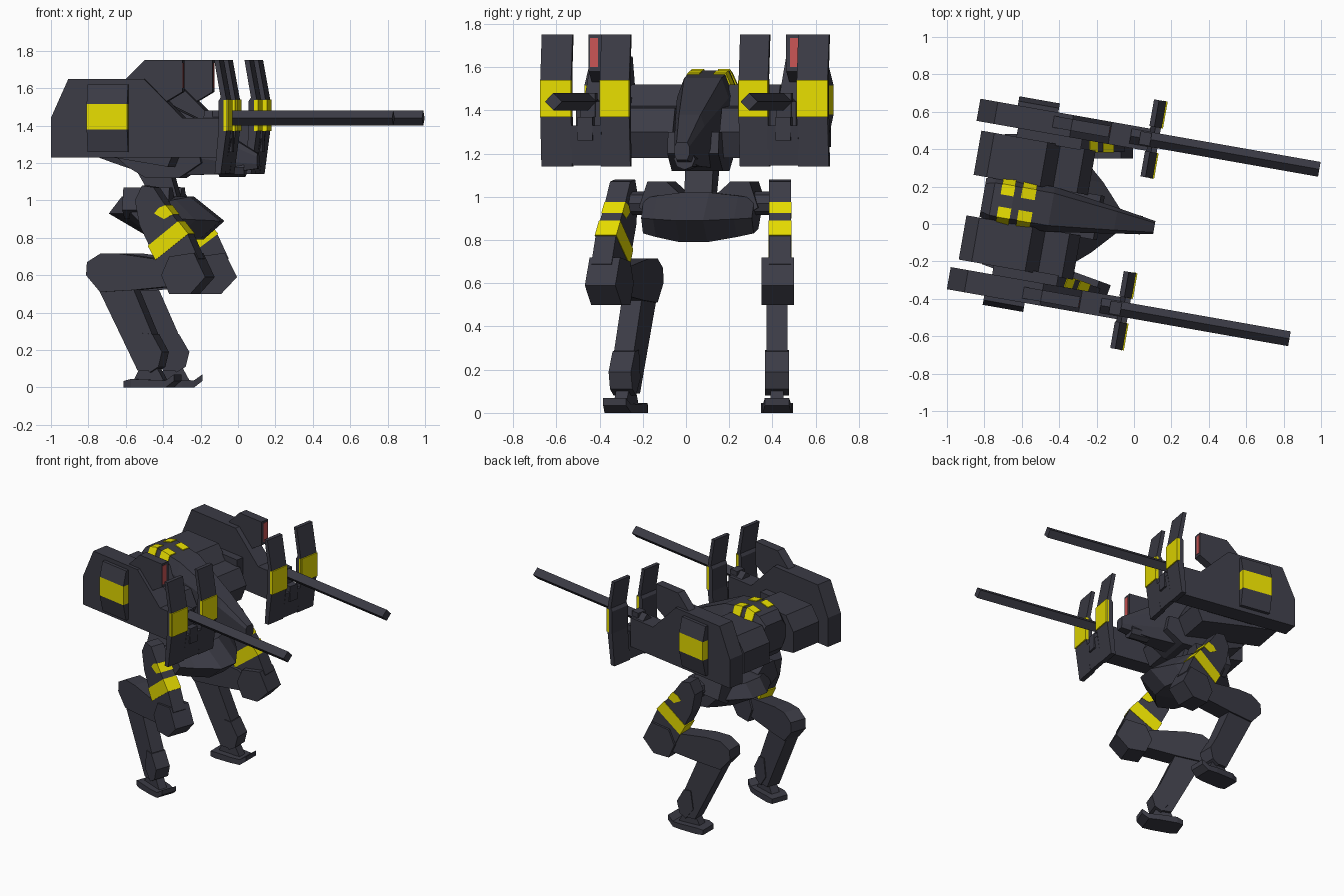
import bpy, bmesh, math
from mathutils import Matrix

if "Cube" in bpy.data.objects:
    bpy.data.objects.remove(bpy.data.objects["Cube"])


def material(name, rgb):
    m = bpy.data.materials.new(name)
    m.diffuse_color = (*rgb, 1)
    m.use_nodes = True
    m.node_tree.nodes["Principled BSDF"].inputs["Base Color"].default_value = m.diffuse_color
    return m


GREY = material("dark grey armour", (0.044, 0.044, 0.06))
YELLOW = material("yellow marking", (0.84, 0.76, 0.0))
RED = material("red lens", (0.58, 0.09, 0.09))

# The whole machine is symmetric about its own axis, then turned 10 degrees.
TURN = Matrix.Rotation(math.radians(-10), 4, 'Z')
FLIP = Matrix.Diagonal((1, -1, 1, 1))
BODY = [("left", TURN), ("right", TURN @ FLIP)]
LEGS = [("left", Matrix.Identity(4)), ("right", TURN @ FLIP @ TURN.inverted())]
CENTRE = [("", TURN)]


def loft(name, rings, places, mat=GREY, band=None):
    """Skin a list of rings; band = z range painted yellow."""
    for side, mtx in places:
        bm = bmesh.new()
        vs = [[bm.verts.new(p) for p in r] for r in rings]
        n = len(rings[0])
        for a, b in zip(vs, vs[1:]):
            for i in range(n):
                j = (i + 1) % n
                bm.faces.new((a[i], a[j], b[j], b[i]))
        bm.faces.new(vs[0])
        bm.faces.new(vs[-1][::-1])
        if band:
            for z in band:
                bmesh.ops.bisect_plane(bm, geom=bm.verts[:] + bm.edges[:] + bm.faces[:],
                                       plane_co=(0, 0, z), plane_no=(0, 0, 1), dist=1e-5)
            for f in bm.faces:
                if band[0] < f.calc_center_median().z < band[1]:
                    f.material_index = 1
        bm.transform(mtx)
        bmesh.ops.recalc_face_normals(bm, faces=bm.faces[:])
        full = (side + "_" + name) if side else name
        me = bpy.data.meshes.new(full)
        bm.to_mesh(me)
        bm.free()
        me.materials.append(mat)
        if band:
            me.materials.append(YELLOW)
        bpy.context.collection.objects.link(bpy.data.objects.new(full, me))


def prism(name, pts, lo, hi, places, mat=GREY, band=None):
    """Side profile (forward, up) extruded sideways."""
    loft(name, [[(a, v, z) for a, z in pts] for v in (lo, hi)], places, mat, band)


def beam(name, pts, lo, hi, places, mat=GREY, band=None):
    """Front profile (sideways, up) extruded forward."""
    loft(name, [[(u, v, z) for v, z in pts] for u in (lo, hi)], places, mat, band)


def rect(a0, a1, z0, z1):
    return [(a0, z0), (a1, z0), (a1, z1), (a0, z1)]


def ngon(n, r, v, z):
    return [(v + r * math.cos(2 * math.pi * i / n), z + r * math.sin(2 * math.pi * i / n))
            for i in range(n)]


# --- weapon pods
prism("weapon_pod", [(-.925, 1.23), (-.925, 1.44), (-.83, 1.65), (-.42, 1.65),
                     (-.21, 1.44), (0, 1.44), (0, 1.23)], .397, .517, BODY)
beam("pod_side_panel", [(.5, 1.26), (.54, 1.26), (.566, 1.38), (.566, 1.515),
                        (.54, 1.62), (.5, 1.62)], -.722, -.502, BODY, band=(1.38, 1.515))
prism("lamp_housing", [(-.53, 1.64), (-.42, 1.75), (-.215, 1.75), (-.215, 1.58),
                       (-.3, 1.53), (-.45, 1.6)], .433, .495, BODY)
beam("lamp_lens", rect(.452, .489, 1.6, 1.735), -.216, -.213, BODY, RED)
beam("barrel", ngon(4, .04, .46, 1.44), -.1, .925, BODY)
beam("barrel_sleeve", rect(.425, .495, 1.37, 1.48), -.05, .01, BODY)
beam("shield_bracket", rect(.43, .5, 1.26, 1.37), -.04, .055, BODY)

# --- gun shields: two bent plates joined along the bottom, yellow on the front only
bent = [(-.01, 1.75), (.025, 1.55), (.012, 1.53), (.012, 1.37), (-.008, 1.14),
        (.025, 1.14), (.056, 1.37), (.056, 1.54), (.017, 1.75)]
for name, v0, v1 in (("inner", .257, .395), ("outer", .53, .675)):
    prism(name + "_shield_plate", bent, v0, v1, BODY)
    prism(name + "_shield_marking", rect(.055, .064, 1.37, 1.54), v0, v1, BODY, YELLOW)
    # yellow carried round the front part of both edges
    prism(name + "_shield_edge_marking", rect(.041, .055, 1.372, 1.538),
          v0 - .002, v1 + .002, BODY, YELLOW)
prism("shield_lower_bar", [(-.004, 1.145), (.023, 1.33), (.053, 1.33), (.024, 1.145)],
      .39, .535, BODY)

# --- shoulders
prism("shoulder", [(-.89, 1.27), (-.89, 1.42), (-.82, 1.52), (-.53, 1.52), (-.46, 1.42),
                   (-.33, 1.41), (-.27, 1.3), (-.32, 1.18), (-.62, 1.23)], .11, .35, BODY)
beam("shoulder_joint", rect(.34, .41, 1.26, 1.46), -.7, -.35, BODY)


# --- tapering head with chamfered top
def head_ring(u, w, z0, z1):
    h = z1 - z0
    return [(u, -w * .7, z0), (u, -w, z0 + h * .3), (u, -w, z1 - h * .22), (u, -w * .72, z1),
            (u, w * .72, z1), (u, w, z1 - h * .22), (u, w, z0 + h * .3), (u, w * .7, z0)]


loft("head", [head_ring(-.82, .105, 1.3, 1.5), head_ring(-.77, .122, 1.24, 1.56),
              head_ring(-.66, .122, 1.2, 1.585), head_ring(-.45, .122, 1.13, 1.55),
              head_ring(-.1, .07, 1.14, 1.38), head_ring(.11, .035, 1.17, 1.25)], CENTRE)
beam("nose_sensor", ngon(8, .05, 0, 1.175), -.1, .04, CENTRE)
# four yellow plates wrapping the chamfered roof
for row, (u0, u1) in enumerate(((-.73, -.66), (-.62, -.545))):
    rings = []
    for u in (u0, u1):
        z1 = 1.585 - (.227 * (-.66 - u) if u < -.66 else .167 * (u + .66))
        rings.append([(u, .033, z1 - .01), (u, .033, z1 + .006), (u, .09, z1 + .006),
                      (u, .123, z1 - .066), (u, .113, z1 - .07)])
    loft("roof_marking_%d" % (row + 1), rings, BODY, YELLOW)

# --- belly and waist
prism("belly", [(-.66, 1.25), (-.58, 1.18), (-.48, 1.12), (-.3, 1.12), (-.18, 1.2), (-.2, 1.3),
                (-.6, 1.3)], -.12, .12, CENTRE)
prism("waist", [(-.54, 1.16), (-.42, .95), (-.3, .95), (-.36, 1.16)], -.065, .065, CENTRE)

# --- pelvis: prow in the middle, narrower toward both hips
core = [(-.69, .93), (-.62, 1.02), (-.25, 1.02), (-.085, .89), (-.2, .79), (-.5, .82)]


def pelvis_ring(v, k):
    return [(-.42 + (a + .42) * k, v, .93 + (z - .93) * (k + 1) / 2) for a, z in core]


loft("pelvis", [pelvis_ring(v, k) for v, k in
                ((-.26, .42), (-.19, .66), (-.065, 1), (.065, 1), (.19, .66), (.26, .42))], CENTRE)
beam("hip_wing", [(.05, .98), (.15, 1.07), (.24, 1.07), (.28, .95), (.2, .9)], -.58, -.33, BODY)
prism("hip_axle", ngon(8, .055, -.34, .97), .26, .4, LEGS)

# --- legs (profiles along the leg's own plane)
prism("thigh", [(-.37, 1.08), (-.305, 1.07), (-.235, .97), (-.165, .885), (-.11, .82),
                (-.05, .69), (-.12, .58), (-.24, .58), (-.385, .87), (-.41, 1.0)],
      .385, .485, LEGS)
prism("knee_guard", [(-.07, .72), (-.005, .59), (-.09, .5), (-.21, .5), (-.255, .6), (-.21, .7)],
      .35, .5, LEGS)
prism("thigh_stripe", [(-.336, .757), (-.163, .89), (-.106, .822), (-.293, .682)],
      .382, .488, LEGS, YELLOW)
prism("thigh_upper_mark", [(-.3, .93), (-.275, .96), (-.234, .976), (-.193, .926), (-.245, .9)],
      .383, .487, LEGS, YELLOW)
prism("calf", [(-.69, .6), (-.685, .67), (-.61, .715), (-.5, .715), (-.25, .68), (-.15, .6),
               (-.22, .54), (-.43, .52), (-.61, .51)], .362, .48, LEGS)
prism("lower_leg", [(-.63, .54), (-.43, .54), (-.32, .29), (-.33, .09), (-.4, .09)],
      .372, .47, LEGS)
prism("shin_guard", [(-.37, .29), (-.315, .285), (-.26, .19), (-.28, .11), (-.33, .08),
                     (-.39, .16)], .366, .476, LEGS)
prism("ankle", [(-.44, .02), (-.38, .13), (-.31, .13), (-.25, .02)], .39, .452, LEGS)
loft("foot", [[(x, y, z) for y, z in rect(*r)] for x, r in
              ((-.475, (.36, .482, 0, .035)), (-.43, (.347, .495, 0, .045)),
               (-.3, (.347, .495, 0, .04)), (-.235, (.355, .487, 0, .038)),
               (-.19, (.365, .477, .035, .07)))], LEGS)
